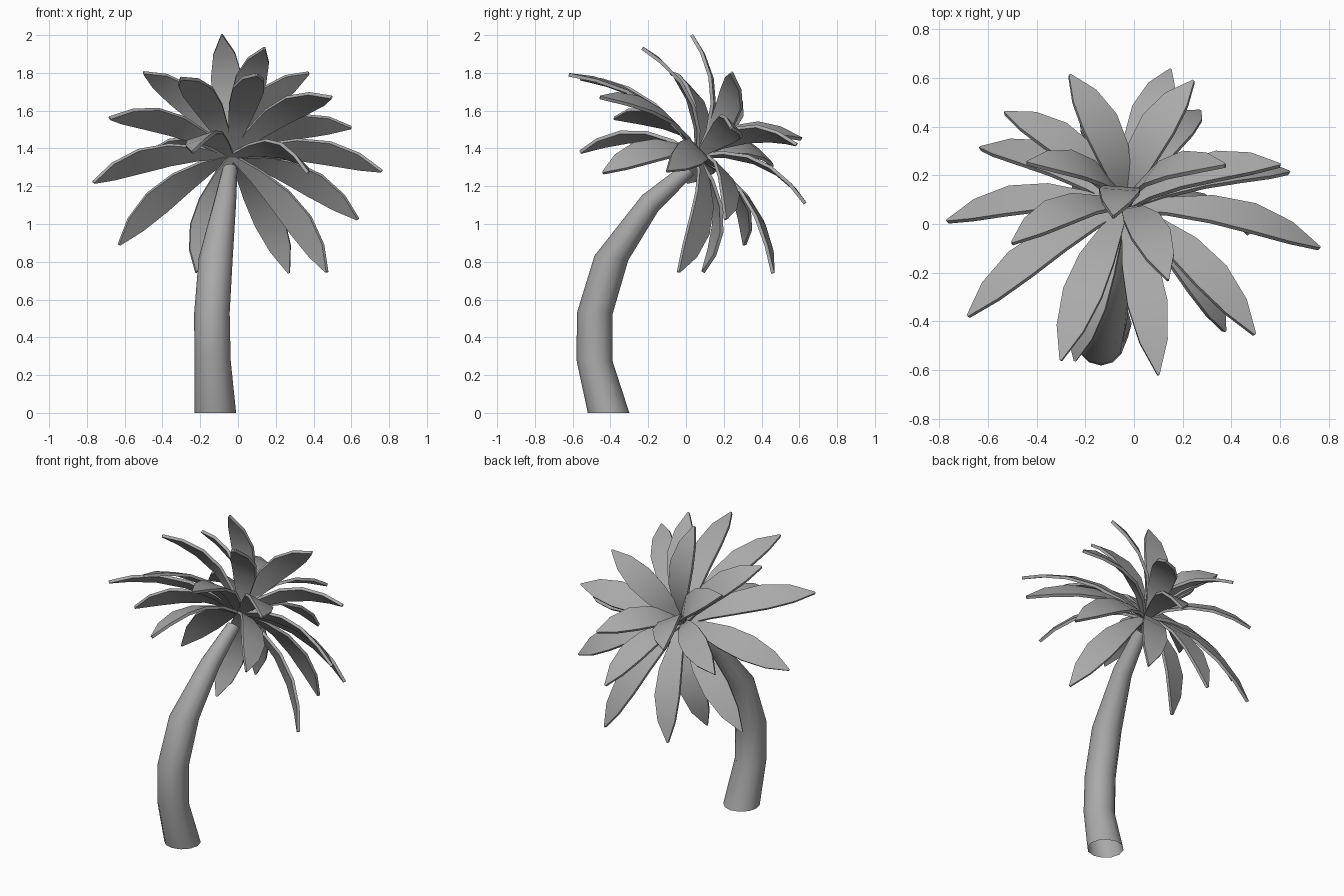
import bpy, bmesh, math
from mathutils import Vector

cube = bpy.data.objects.get("Cube")
if cube:
    bpy.data.objects.remove(cube)

grey = bpy.data.materials.new("plain_grey")
grey.use_nodes = True
COLOR = (0.4, 0.4, 0.4, 1)
grey.diffuse_color = COLOR
grey.node_tree.nodes["Principled BSDF"].inputs["Base Color"].default_value = COLOR


def finish(bm, name, angle):
    """Turn a bmesh into a smooth-shaded object with sharp edges kept."""
    bmesh.ops.recalc_face_normals(bm, faces=bm.faces)
    mesh = bpy.data.meshes.new(name)
    bm.to_mesh(mesh)
    bm.free()
    mesh.materials.append(grey)
    ob = bpy.data.objects.new(name, mesh)
    bpy.context.collection.objects.link(ob)
    bpy.ops.object.select_all(action="DESELECT")
    ob.select_set(True)
    bpy.context.view_layer.objects.active = ob
    bpy.ops.object.shade_smooth_by_angle(angle=math.radians(angle))


def bridge(bm, rings):
    """Skin a list of closed vertex rings."""
    for a, b in zip(rings, rings[1:]):
        n = len(a)
        for i in range(n):
            bm.faces.new((a[i], a[(i + 1) % n], b[(i + 1) % n], b[i]))


# Trunk: bent tapering tube, open at the bottom (x, y, z, radius, tilt)
SECTIONS = [
    (-.12, -.41, 0, .11, 0), (-.135, -.485, .28, .096, 3),
    (-.138, -.482, .53, .094, 3), (-.118, -.395, .82, .09, 8),
    (-.07, -.19, 1.11, .06, 45), (-.043, .015, 1.29, .04, 45),
]
SIDES = 12
bm = bmesh.new()
rings = []
for x, y, z, r, tilt in SECTIONS:
    t = math.radians(tilt)
    ring = []
    for i in range(SIDES):
        a = 2 * math.pi * i / SIDES
        s = r * math.sin(a)
        ring.append(bm.verts.new((x + r * math.cos(a), y + s * math.cos(t), z - s * math.sin(t))))
    rings.append(ring)
bridge(bm, rings)
bm.faces.new(rings[-1])
finish(bm, "trunk", 50)

# Fronds: arched pointed blades around the leaning crown axis, each given by its tip
CROWN = Vector((-.035, .06, 1.36))
AXIS = Vector((0, .72, .69))
PROFILE = [(0, .014), (.2, .046), (.42, .075), (.64, .083), (.84, .058), (1, .004)]
THICK = 0.018
BULGE = 0.2


def frond(name, tip):
    tip = Vector(tip)
    chord = tip - CROWN
    side = chord.cross(AXIS).normalized()
    up = side.cross(chord).normalized()
    mid = (CROWN + tip) / 2 + up * BULGE
    bm = bmesh.new()
    rings = []
    for t, w in PROFILE:
        p = CROWN * (1 - t) ** 2 + mid * 2 * t * (1 - t) + tip * t * t
        d = (mid - CROWN) * (1 - t) + (tip - mid) * t
        n = side.cross(d).normalized() * THICK / 2
        rings.append([bm.verts.new(p + side * w * a + n * b)
                      for a, b in ((-1, 1), (1, 1), (1, -1), (-1, -1))])
    bridge(bm, rings)
    bm.faces.new(rings[0])
    bm.faces.new(rings[-1])
    finish(bm, name, 35)


UPRIGHT = [(-.085, .03, 2.0), (.14, -.23, 1.93), (.1, -.62, 1.79), (-.3, -.56, 1.77),
           (-.5, -.08, 1.8), (-.44, .25, 1.72), (.375, .24, 1.8), (.495, -.455, 1.67)]
SPREADING = [(.6, .24, 1.51), (.76, -.1, 1.28), (.37, -.44, 1.27), (-.24, -.56, 1.38),
             (-.68, -.38, 1.56), (-.765, .01, 1.22), (-.53, .455, 1.3),
             (-.265, .61, 1.45), (.245, .585, 1.42)]
DROOPING = [(.15, .63, 1.11), (.635, .21, 1.025), (.47, -.04, .745), (.27, .46, .74),
            (-.19, .46, .76), (-.22, .09, .745), (-.63, .31, .89)]

for group, tips in (("upper", UPRIGHT), ("spreading", SPREADING), ("drooping", DROOPING)):
    for i, tip in enumerate(tips):
        frond(f"{group}_frond_{i + 1}", tip)
